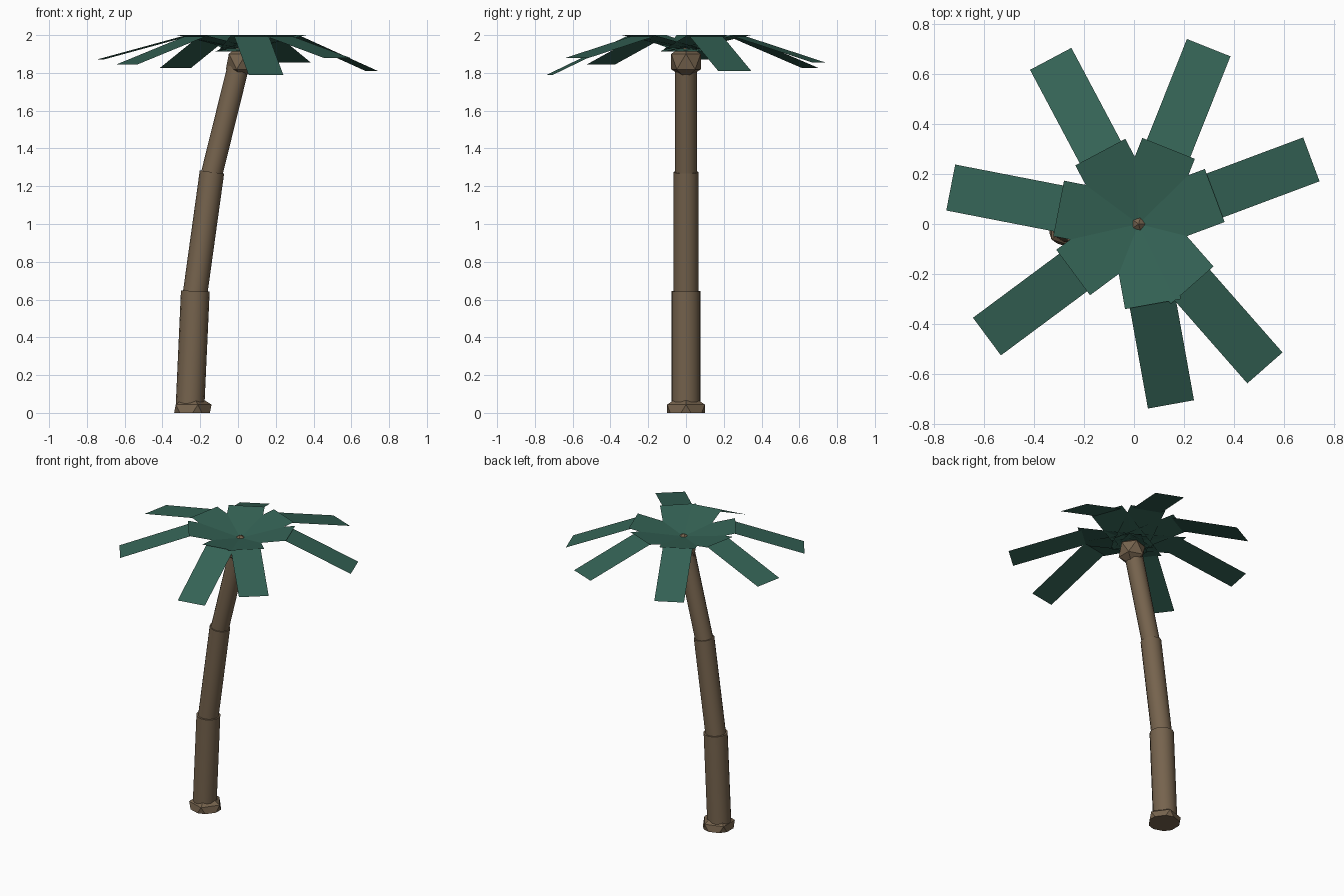
import bpy, bmesh
from math import radians, cos, sin
from mathutils import Vector

if "Cube" in bpy.data.objects:
    bpy.data.objects.remove(bpy.data.objects["Cube"])


def material(name, colour):
    mat = bpy.data.materials.new(name)
    mat.use_nodes = True
    mat.diffuse_color = (*colour, 1)
    mat.node_tree.nodes["Principled BSDF"].inputs["Base Color"].default_value = (*colour, 1)
    return mat


bark = material("bark_brown", (0.18, 0.125, 0.075))
leaf = material("palm_green", (0.035, 0.125, 0.092))


def finish(name, bm, mat):
    mesh = bpy.data.meshes.new(name)
    bm.to_mesh(mesh)
    bm.free()
    mesh.materials.append(mat)
    obj = bpy.data.objects.new(name, mesh)
    bpy.context.collection.objects.link(obj)
    return obj


# Trunk: three straight sections, each thinner and leaning further
def trunk_section(name, low, high, radius):
    a, b = Vector(low), Vector(high)
    bpy.ops.mesh.primitive_cylinder_add(vertices=16, radius=radius,
                                        depth=(b - a).length, location=(a + b) / 2)
    obj = bpy.context.object
    obj.name = name
    obj.rotation_euler = (b - a).to_track_quat("Z", "Y").to_euler()
    obj.data.materials.append(bark)
    bpy.ops.object.shade_smooth_by_angle(angle=radians(40))


trunk_section("trunk_lower", (-0.255, 0, 0.01), (-0.226, 0, 0.645), 0.076)
trunk_section("trunk_middle", (-0.226, 0, 0.64), (-0.138, 0, 1.275), 0.065)
trunk_section("trunk_upper", (-0.138, 0, 1.27), (0.008, 0, 1.86), 0.057)


# Faceted lumps at the foot and under the leaves
def lump(name, centre, radius, cut_at_ground=False):
    bm = bmesh.new()
    bmesh.ops.create_icosphere(bm, subdivisions=1, radius=radius)
    bmesh.ops.translate(bm, verts=bm.verts, vec=centre)
    if cut_at_ground:
        bmesh.ops.bisect_plane(bm, geom=bm.verts[:] + bm.edges[:] + bm.faces[:],
                               plane_co=(0, 0, 0), plane_no=(0, 0, 1), clear_inner=True)
        bmesh.ops.holes_fill(bm, edges=[e for e in bm.edges if e.is_boundary])
    finish(name, bm, bark)


lump("trunk_foot", (-0.245, 0, -0.008), 0.117, True)
lump("crown_knob", (0.018, 0, 1.86), 0.092)


# Leaves: a rising wide inner plate and a drooping narrow outer plate
def plate(name, angle, width, start, end):
    out = Vector((cos(angle), sin(angle), 0))
    side = Vector((-sin(angle), cos(angle), 0)) * width / 2
    bm = bmesh.new()
    corners = []
    for (r, z), s in ((start, -1), (end, -1), (end, 1), (start, 1)):
        corners.append(bm.verts.new(Vector((0.018, 0, z)) + out * r + side * s))
    bm.faces.new(corners)
    finish(name, bm, leaf)


# direction in degrees, reach and height of each tip
fronds = [(20.5, 0.737, 1.81), (68.3, 0.758, 1.855), (118, 0.747, 1.825),
          (169, 0.764, 1.87), (216.6, 0.754, 1.845), (-48.7, 0.765, 1.88),
          (-79.8, 0.732, 1.79)]
for i, (degrees, reach, tip) in enumerate(fronds, 1):
    a = radians(degrees)
    plate(f"leaf_inner_{i}", a, 0.226, (-0.08, 1.914), (0.325, 2.0))
    plate(f"leaf_outer_{i}", a, 0.187, (0.305, 1.993), (reach, tip))
